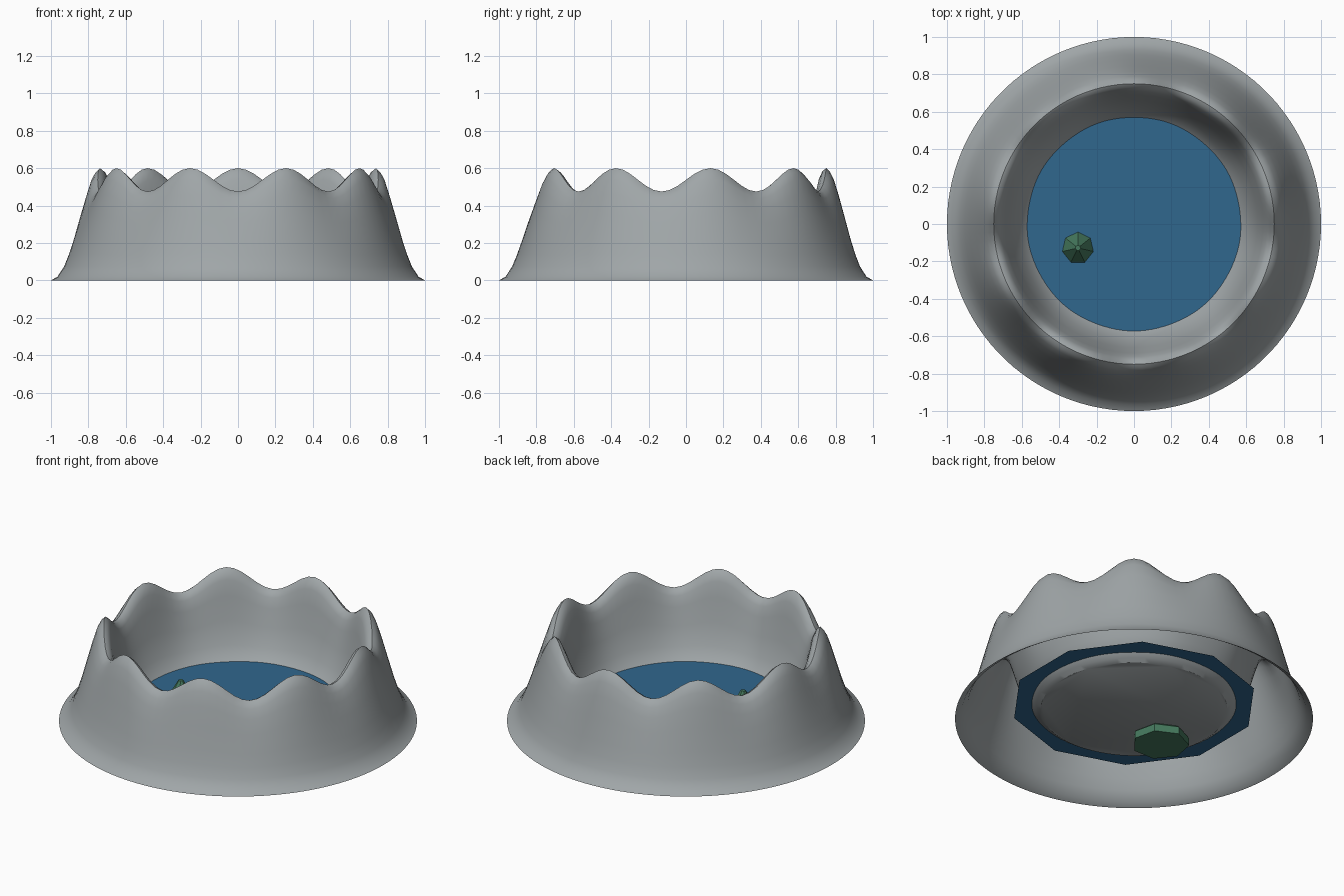
import bpy
import bmesh
from math import sin, cos, pi, radians

if "Cube" in bpy.data.objects:
    bpy.data.objects.remove(bpy.data.objects["Cube"], do_unlink=True)


def make_material(name, rgb):
    mat = bpy.data.materials.new(name)
    mat.use_nodes = True
    color = (*rgb, 1.0)
    mat.diffuse_color = color
    bsdf = mat.node_tree.nodes["Principled BSDF"]
    bsdf.inputs["Base Color"].default_value = color
    bsdf.inputs["Roughness"].default_value = 0.8
    return mat


def lathe(name, profile, sides, mat, center=(0, 0), lift=None, caps=(False, False)):
    """Spin (radius, height) points around z, starting at +y."""
    bm = bmesh.new()
    rings = []
    for r, z in profile:
        ring = []
        for i in range(sides):
            a = pi / 2 + 2 * pi * i / sides
            dz = lift(a, z) if lift else 0
            ring.append(bm.verts.new((center[0] + r * cos(a), center[1] + r * sin(a), z + dz)))
        rings.append(ring)
    for low, high in zip(rings, rings[1:]):
        for i in range(sides):
            j = (i + 1) % sides
            bm.faces.new((low[i], low[j], high[j], high[i]))
    if caps[0]:
        bm.faces.new(rings[0][::-1])
    if caps[1]:
        bm.faces.new(rings[-1])
    mesh = bpy.data.meshes.new(name)
    bm.to_mesh(mesh)
    bm.free()
    mesh.materials.append(mat)
    obj = bpy.data.objects.new(name, mesh)
    bpy.context.collection.objects.link(obj)
    return obj


stone = make_material("grey stone", (0.35, 0.38, 0.39))
blue = make_material("water blue", (0.03, 0.135, 0.27))
green = make_material("plant green", (0.06, 0.19, 0.11))

# Crater shell: outer slope, scalloped rim, inner wall and sunken floor
RIM, DIP, CRESTS = 0.6, 0.125, 9


def scallop(angle, z):
    wave = (1 - cos(CRESTS * (angle - pi / 2))) / 2
    return -DIP * wave * (z / RIM) ** 2


outer = [(1.0, 0), (0.965, 0.02), (0.93, 0.075), (0.905, 0.14), (0.88, 0.22),
         (0.845, 0.35), (0.815, 0.46), (0.79, 0.54), (0.77, 0.58)]
inner = [(0.75, RIM), (0.73, 0.585), (0.71, 0.54), (0.69, 0.45), (0.66, 0.31),
         (0.62, 0.18), (0.57, 0.1), (0.545, 0.08), (0.52, 0.062)]
crater = lathe("crater", outer + inner, 108, stone, lift=scallop, caps=(False, True))

bpy.ops.object.select_all(action="DESELECT")
crater.select_set(True)
bpy.context.view_layer.objects.active = crater
bpy.ops.object.shade_smooth_by_angle(angle=radians(35))

# Water sheet, hidden edge passes through the inner wall
lathe("water", [(0.69, 0.1)], 10, blue, caps=(False, True))

# Faceted plant rising through the floor
lathe("plant", [(0.16, 0), (0.16, 0.045), (0.085, 0.1), (0.014, 0.22)], 7, green,
      center=(-0.3, -0.128), caps=(True, True))
